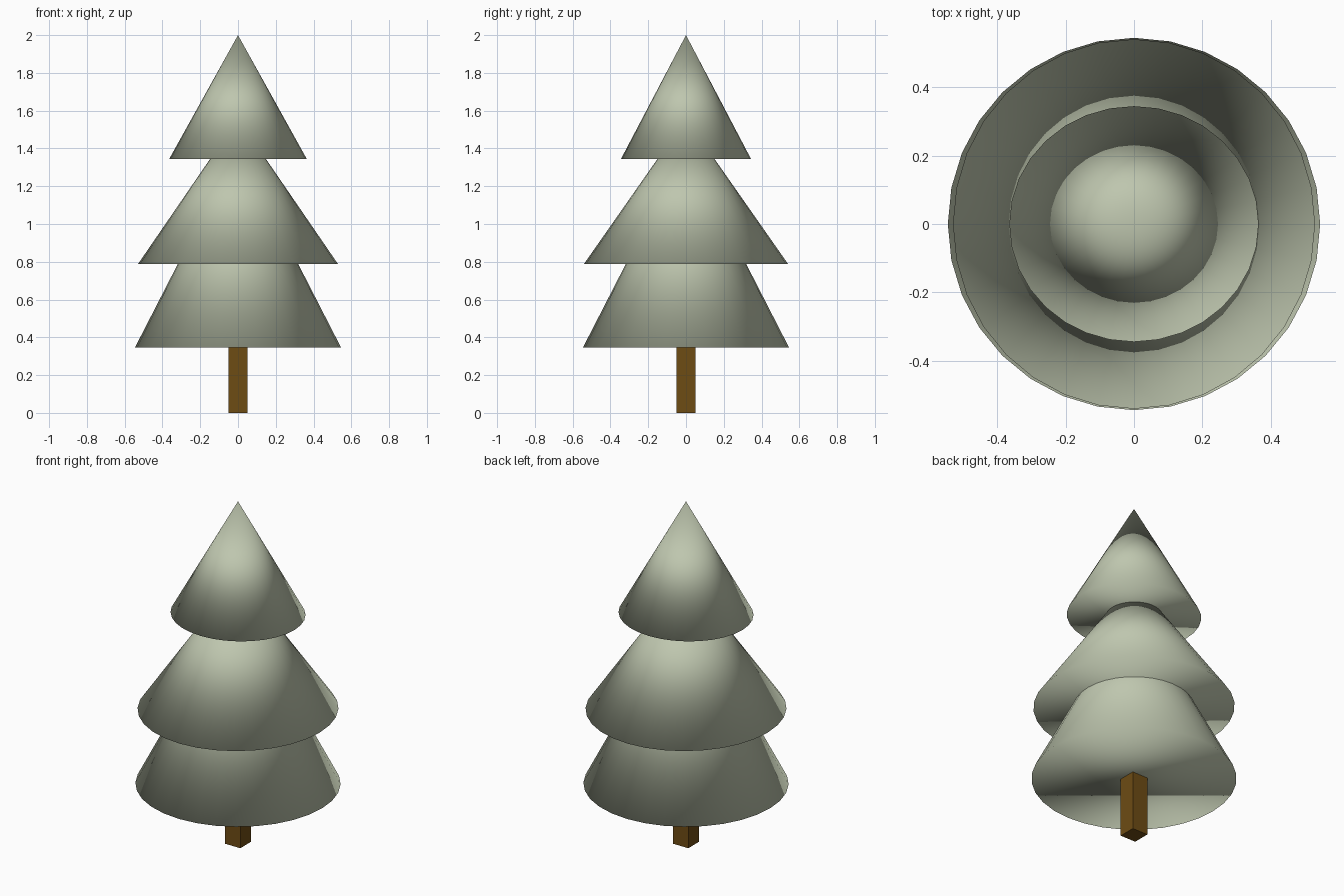
import bpy

if "Cube" in bpy.data.objects:
    bpy.data.objects.remove(bpy.data.objects["Cube"])


def material(name, color):
    m = bpy.data.materials.new(name)
    m.diffuse_color = (*color, 1.0)
    m.use_nodes = True
    m.node_tree.nodes["Principled BSDF"].inputs["Base Color"].default_value = m.diffuse_color
    return m


foliage = material("grey green foliage", (0.515, 0.565, 0.425))
bark = material("brown bark", (0.155, 0.072, 0.007))


# Foliage tiers: closed, fully smooth cones, slightly oval
def tier(name, rx, ry, z0, z1):
    bpy.ops.mesh.primitive_cone_add(vertices=32, radius1=1, radius2=0, depth=1,
                                    location=(0, 0, (z0 + z1) / 2))
    ob = bpy.context.object
    ob.name = name
    ob.scale = (rx, ry, z1 - z0)
    bpy.ops.object.transform_apply(location=False, rotation=False, scale=True)
    bpy.ops.object.shade_smooth()
    ob.data.materials.append(foliage)


tier("lower_foliage", 0.545, 0.545, 0.347, 1.41)
tier("middle_foliage", 0.53, 0.541, 0.787, 1.56)
tier("top_foliage", 0.365, 0.345, 1.343, 2.0)

# Square trunk, running up into the lower tier
bpy.ops.mesh.primitive_cube_add(size=1, location=(0, 0, 0.25))
trunk = bpy.context.object
trunk.name = "trunk"
trunk.scale = (0.1, 0.1, 0.5)
bpy.ops.object.transform_apply(location=False, rotation=False, scale=True)
trunk.data.materials.append(bark)
